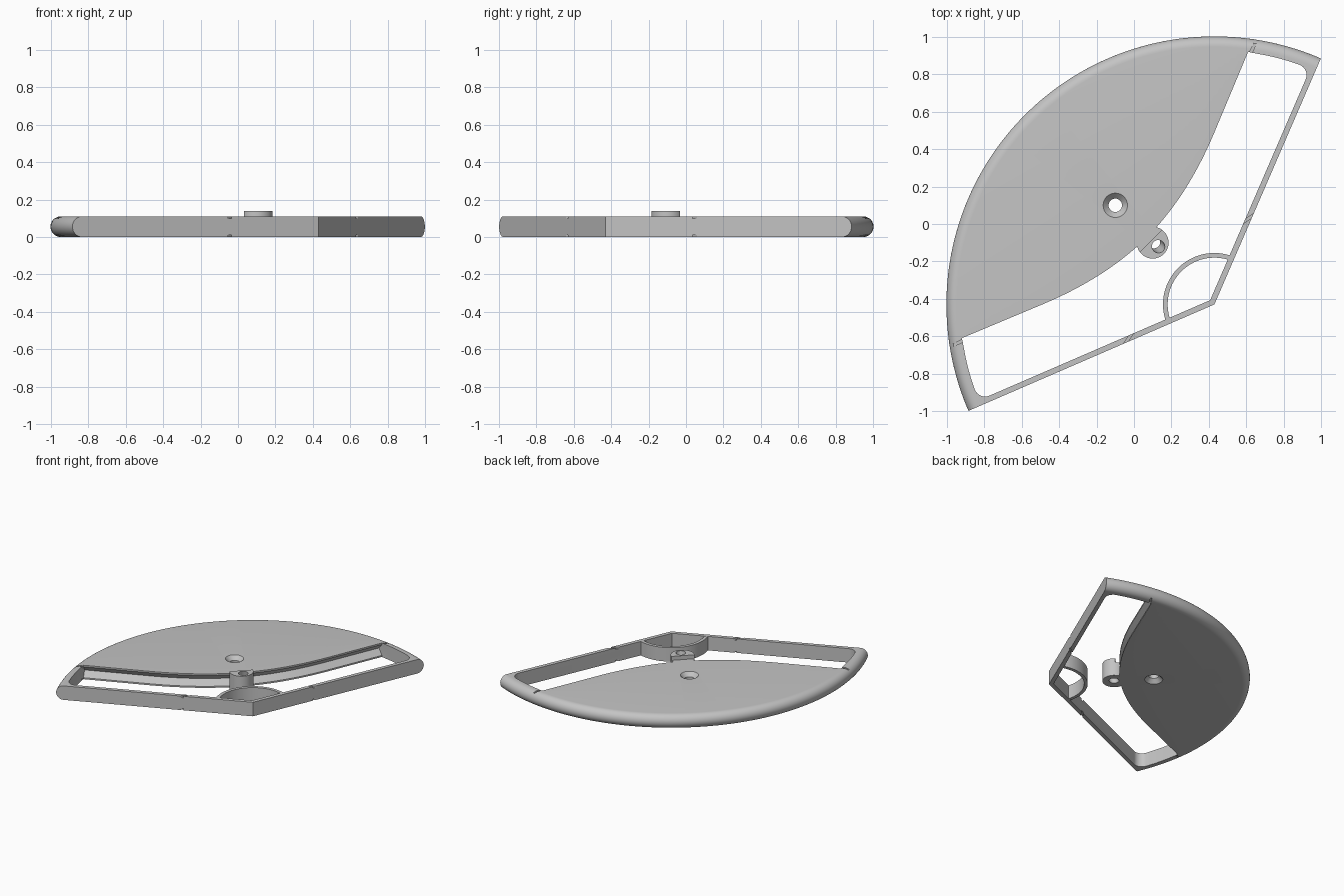
import bpy, bmesh, math
from math import sin, cos, pi, radians, asin, atan2, hypot
from mathutils import Matrix, Vector

cube = bpy.data.objects.get("Cube")
if cube:
    bpy.data.objects.remove(cube, do_unlink=True)

H = 0.11                      # body height
C = Vector((0.43, -0.43))     # apex of the sector
R = 1.433                     # outer radius
A0, A1 = radians(66.6), radians(203.4)
BAR = 0.03                    # straight bar width

grey = bpy.data.materials.new("plain_grey")
grey.use_nodes = True
grey.diffuse_color = (0.55, 0.55, 0.55, 1)
grey.node_tree.nodes["Principled BSDF"].inputs["Base Color"].default_value = (0.55, 0.55, 0.55, 1)


def finish(bm, name):
    bmesh.ops.remove_doubles(bm, verts=bm.verts, dist=1e-5)
    bmesh.ops.recalc_face_normals(bm, faces=bm.faces)
    me = bpy.data.meshes.new(name)
    bm.to_mesh(me)
    bm.free()
    me.materials.append(grey)
    ob = bpy.data.objects.new(name, me)
    bpy.context.collection.objects.link(ob)
    return ob


def loft(name, loops, closed=False):
    """Skin matching loops of points; cap both ends unless closed."""
    bm = bmesh.new()
    rings = [[bm.verts.new(p) for p in loop] for loop in loops]
    n = len(rings[0])
    for a, b in zip(rings, rings[1:] + (rings[:1] if closed else [])):
        for i in range(n):
            j = (i + 1) % n
            pts = [a[i], a[j], b[j], b[i]]
            if (a[i].co - b[i].co).length + (a[j].co - b[j].co).length > 1e-6:
                bm.faces.new(pts)
    if not closed:
        bm.faces.new(rings[0])
        bm.faces.new(rings[-1])
    return finish(bm, name)


def sweep(name, profile, a, b, steps):
    """Revolve an (r, z) profile about the apex."""
    angles = [a + (b - a) * k / steps for k in range(steps + 1)]
    return loft(name, [[(C.x + r * cos(t), C.y + r * sin(t), z) for r, z in profile]
                       for t in angles])


def lathe(name, centre, profile, n=40):
    """Stack of circles given as (radius, z)."""
    return loft(name, [[(centre[0] + r * cos(2 * pi * k / n), centre[1] + r * sin(2 * pi * k / n), z)
                        for k in range(n)] for r, z in profile])


def box(name, centre, size, angle):
    bm = bmesh.new()
    bmesh.ops.create_cube(bm, size=1, matrix=Matrix.Translation(centre)
                          @ Matrix.Rotation(angle, 4, 'Z') @ Matrix.Diagonal((*size, 1)))
    return finish(bm, name)


def cut(target, cutter):
    mod = target.modifiers.new("cut", 'BOOLEAN')
    mod.operation, mod.solver, mod.object = 'DIFFERENCE', 'EXACT', cutter
    bpy.context.view_layer.objects.active = target
    bpy.ops.object.modifier_apply(modifier=mod.name)
    bpy.data.objects.remove(cutter, do_unlink=True)


def polar(r, a, origin=C):
    return Vector((origin[0] + r * cos(a), origin[1] + r * sin(a)))


def mirror(p):
    return Vector((-p[1], -p[0]))


# Body: a sector with a fully rounded outer rim
h = H / 2
rim = [(R - h + h * cos(t), h + h * sin(t)) for t in (-pi / 2 + pi * k / 14 for k in range(15))]
body = sweep("body", [(0, 0)] + rim + [(0, H)], A0, A1, 96)

# Half outline of the window: apex corner, filleted rim corner, rim inside, plate edge
rin, f = 1.36, 0.06
ca = A0 + asin((BAR + f) / (rin - f))
fc = polar(rin - f, ca)
end = Vector((0.61, 0.92))
ea = atan2(end.y - C.y, end.x - C.x)
half = [C + Vector((-1, 1)) * 0.0228]
half += [polar(f, A0 - pi / 2 + (ca - A0 + pi / 2) * k / 8, fc) for k in range(9)]
half += [polar(rin, ca + (ea - ca) * k / 6) for k in range(1, 6)]
frame_count = len(half)
p0, p1, p2 = Vector((0.43, 0.49)), Vector((0.286, 0.146)), Vector((0.07, -0.07))
half += [end]
half += [p0 * (1 - t) ** 2 + p1 * 2 * t * (1 - t) + p2 * t * t for t in (k / 14 for k in range(15))]
outline = half + [mirror(p) for p in half[-2:0:-1]]


def layer(z, depth):
    """Window outline, pushed into the plate edge by depth."""
    n, loop = len(outline), []
    for i, p in enumerate(outline):
        q = p.copy()
        if frame_count <= i <= n - frame_count:
            d = (outline[(i + 1) % n] - outline[i - 1]).normalized()
            if i in (frame_count, n - frame_count):
                d = (end - p0).normalized() * -1
                d = d if i == frame_count else -mirror(d)
            q += Vector((d.y, -d.x)) * depth
        loop.append((q.x, q.y, z))
    return loop


# Window with a V groove running along the plate edge
lip, deep = 0.012, 0.04
cut(body, loft("window_cutter", [layer(-0.05, 0), layer(lip, 0), layer(h, deep),
                                 layer(H - lip, 0), layer(H + 0.05, 0)]))

# Countersunk hole through the plate
cut(body, lathe("hole_cutter", (-0.1, 0.1), [(0.075, -0.01), (0.065, 0), (0.036, 0.03),
                                            (0.036, H - 0.03), (0.065, H), (0.075, H + 0.01)]))

# Shallow cord notches on the bars and rim ends, above and below
for (x, y), ang, length in (((0.62, 0.035), 35, 0.12), ((0.64, 0.95), 65, 0.07)):
    for z in (0, H):
        a = radians(ang)
        cut(body, box("notch_cutter", (x, y, z), (length, 0.014, 0.024), a))
        cut(body, box("notch_cutter", (-y, -x, z), (length, 0.014, 0.024), 1.5 * pi - a))

# Curved brace across the apex
brace = sweep("apex_brace", [(0.25, 0.0005), (0.275, 0.0005), (0.275, H - 0.0005), (0.25, H - 0.0005)],
              A0 + 0.05, A1 - 0.05, 40)

# Boss on the plate edge, stepped down beside the plate, with a slanted hole
boss = lathe("boss", (0.1, -0.1), [(0.085, 0.001), (0.085, 0.14)], 48)
cut(boss, box("step_cutter", (0.03, -0.15 + 0.06, H + 0.049), (0.085, 0.4, 0.1), -pi / 4))
cut(boss, box("back_cutter", (-0.03, 0.03, 0.05), (0.17, 0.4, 0.3), -pi / 4))
hole = lathe("boss_hole_cutter", (0, 0), [(0.034, -0.2), (0.034, 0.2)], 32)
hole.matrix_world = (Matrix.Translation((0.118, -0.108, 0.07))
                     @ Matrix.Rotation(radians(14), 4, Vector((1, 1, 0))))
bpy.context.view_layer.update()
cut(boss, hole)

# Smooth the curved walls, keep edges crisp
for ob in (body, brace, boss):
    bpy.ops.object.select_all(action='DESELECT')
    ob.select_set(True)
    bpy.context.view_layer.objects.active = ob
    bpy.ops.object.shade_smooth_by_angle(angle=radians(30))
